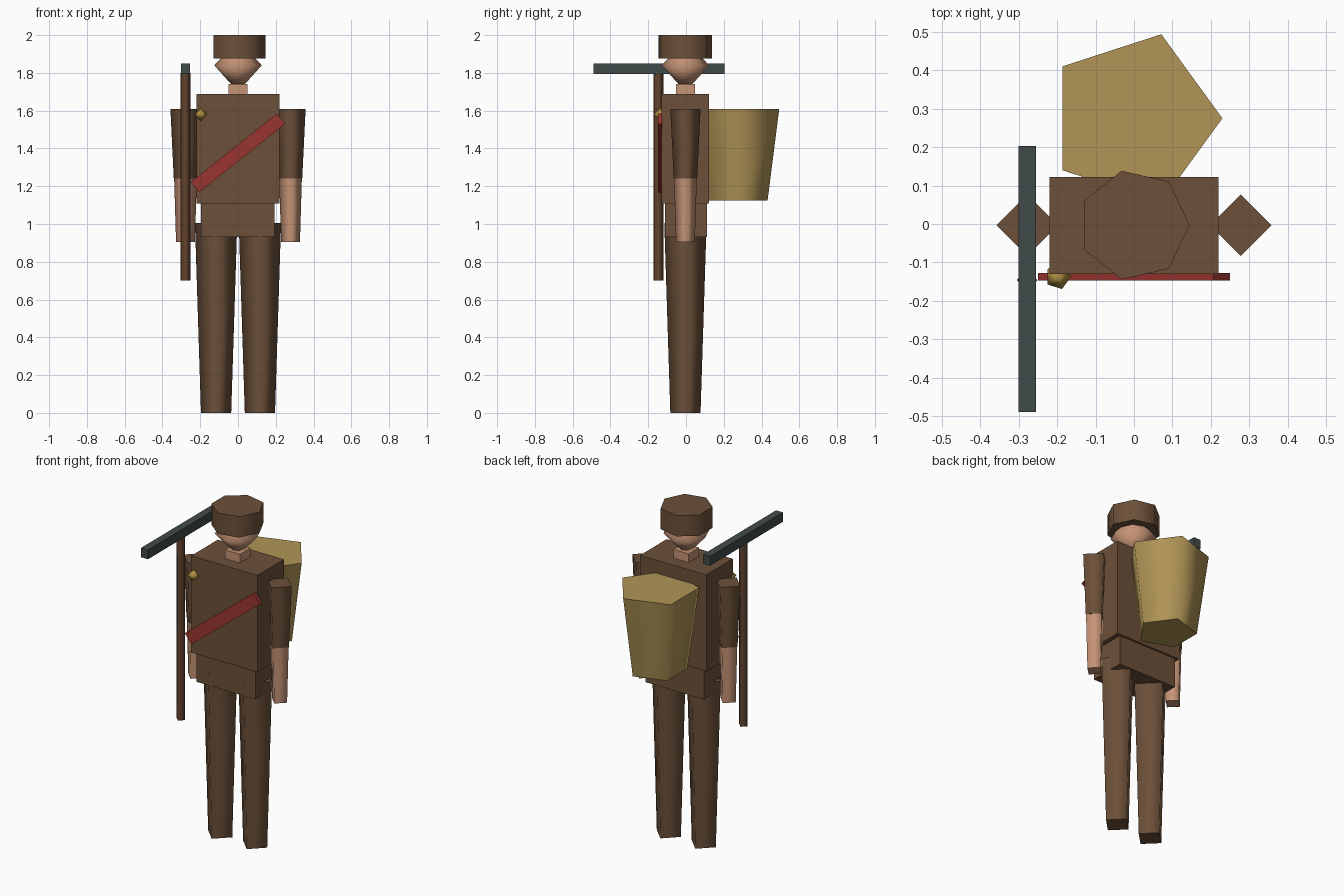
import bpy, bmesh, math
from mathutils import Matrix

cube = bpy.data.objects.get("Cube")
if cube:
    bpy.data.objects.remove(cube, do_unlink=True)


def material(name, *srgb):
    col = [(c / 255 / 12.92) if c < 11 else ((c / 255 + 0.055) / 1.055) ** 2.4 for c in srgb] + [1]
    m = bpy.data.materials.new(name)
    m.use_nodes = True
    m.diffuse_color = col
    m.node_tree.nodes["Principled BSDF"].inputs["Base Color"].default_value = col
    return m


brown = material("brown cloth", 108, 80, 57)
skin = material("skin", 198, 148, 118)
red = material("red cloth", 154, 53, 47)
wicker = material("wicker", 177, 149, 86)
wood = material("wood", 98, 67, 45)
steel = material("dark steel", 65, 74, 74)
gold = material("gold", 176, 144, 66)


def finish(name, bm, mat):
    bmesh.ops.recalc_face_normals(bm, faces=bm.faces)
    me = bpy.data.meshes.new(name)
    bm.to_mesh(me)
    bm.free()
    me.materials.append(mat)
    ob = bpy.data.objects.new(name, me)
    bpy.context.collection.objects.link(ob)
    return ob


def box(name, mat, centre, size, tilt=0):
    bm = bmesh.new()
    bmesh.ops.create_cube(bm, size=1)
    bm.transform(Matrix.Translation(centre) @ Matrix.Rotation(tilt, 4, 'Y') @ Matrix.Diagonal((*size, 1)))
    return finish(name, bm, mat)


def lathe(name, mat, x, y, sides, profile):
    """Stack of (radius, height) rings; smooth sides, flat caps, zero radius is a tip."""
    bm = bmesh.new()
    rings = []
    for r, z in profile:
        angles = [math.tau * i / sides for i in range(sides if r else 1)]
        rings.append([bm.verts.new((x + r * math.cos(a), y + r * math.sin(a), z)) for a in angles])
    for lo, hi in zip(rings, rings[1:]):
        for i in range(sides):
            j = i + 1
            quad = [lo[i % len(lo)], lo[j % len(lo)], hi[j % len(hi)], hi[i % len(hi)]]
            bm.faces.new(list(dict.fromkeys(quad))).smooth = True
    for ring in (rings[0], rings[-1]):
        if len(ring) > 2:
            for e in bm.faces.new(ring).edges:
                e.smooth = False
    return finish(name, bm, mat)


# Body
box("torso", brown, (0, -0.004, 1.398), (0.44, 0.252, 0.58))
box("hips", brown, (-0.002, 0, 1.02), (0.39, 0.22, 0.18))
for side, s in (("left", 1), ("right", -1)):
    lathe(side + "_leg", brown, s * 0.116, -0.003, 4, [(0.08, 0), (0.112, 1.005)])
    lathe(side + "_forearm", skin, s * 0.278, -0.003, 4, [(0.05, 0.905), (0.06, 1.24)])
    lathe(side + "_sleeve", brown, s * 0.278, -0.003, 4, [(0.062, 1.24), (0.08, 1.61)])

# Head and hat
box("neck", skin, (0, -0.003, 1.71), (0.1, 0.1, 0.06))
lathe("head", skin, 0, -0.003, 8, [(0, 1.7), (0.126, 1.84), (0, 1.97)])
lathe("hat", brown, 0, -0.003, 7, [(0.145, 1.875), (0.145, 2)])

# Sash and badge
box("sash", red, (0, -0.137, 1.376), (0.583, 0.02, 0.07), -math.radians(38.5))
lathe("badge", gold, -0.198, -0.137, 5, [(0, 1.545), (0.034, 1.58), (0, 1.615)])

# Pick
lathe("pick_handle", wood, -0.278, -0.146, 4, [(0.027, 0.7), (0.027, 1.8)])
box("pick_head", steel, (-0.278, -0.143, 1.823), (0.046, 0.693, 0.056))

# Back basket
lathe("basket", wicker, 0, 0.275, 5, [(0.165, 1.125), (0.23, 1.61)])
